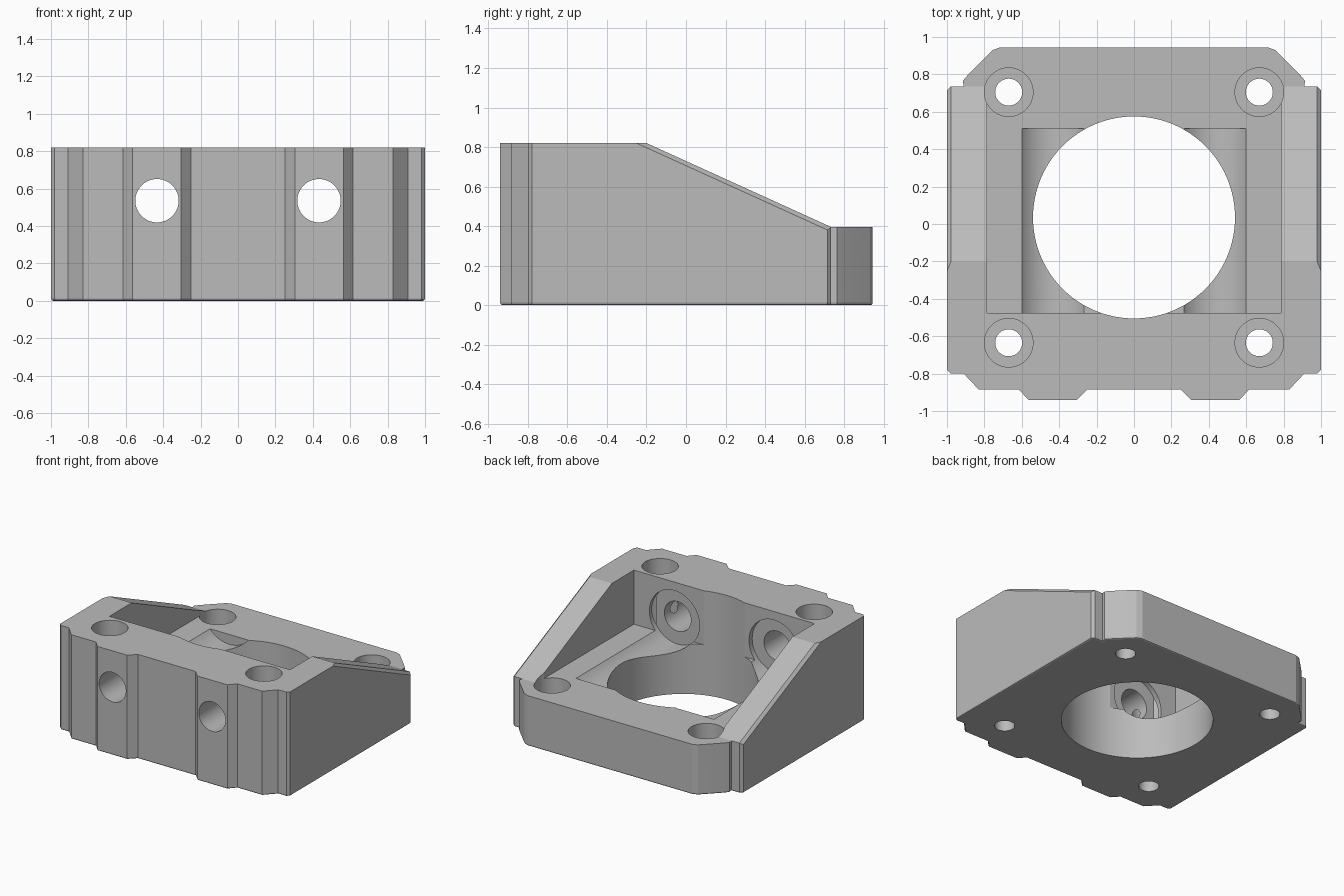
import bpy, bmesh, math
from mathutils import Matrix, Vector

if "Cube" in bpy.data.objects:
    bpy.data.objects.remove(bpy.data.objects["Cube"], do_unlink=True)

TOP, FLOOR = 0.82, 0.395
grey = bpy.data.materials.new("light_grey")
grey.use_nodes = True
grey.diffuse_color = (0.5, 0.5, 0.5, 1)
grey.node_tree.nodes["Principled BSDF"].inputs["Base Color"].default_value = (0.5, 0.5, 0.5, 1)


def add_object(name, bm):
    bmesh.ops.recalc_face_normals(bm, faces=bm.faces)
    mesh = bpy.data.meshes.new(name)
    bm.to_mesh(mesh)
    bm.free()
    mesh.materials.append(grey)
    obj = bpy.data.objects.new(name, mesh)
    bpy.context.collection.objects.link(obj)
    return obj


def prism(points, offset):
    bm = bmesh.new()
    face = bm.faces.new([bm.verts.new(p) for p in points])
    new = bmesh.ops.extrude_face_region(bm, geom=[face])["geom"]
    bmesh.ops.translate(bm, vec=offset, verts=[v for v in new if isinstance(v, bmesh.types.BMVert)])
    return bm


def cut(cutter):
    cutter.hide_render = True
    mod = body.modifiers.new("cut", "BOOLEAN")
    mod.operation, mod.solver, mod.object = "DIFFERENCE", "EXACT", cutter
    bpy.ops.object.modifier_apply(modifier=mod.name)
    bpy.data.objects.remove(cutter, do_unlink=True)


def cut_cylinder(radius, start, end, segments=48):
    a, b = Vector(start), Vector(end)
    turn = (b - a).to_track_quat("Z", "Y").to_matrix().to_4x4()
    bm = bmesh.new()
    bmesh.ops.create_cone(bm, cap_ends=True, segments=segments, radius1=radius, radius2=radius,
                          depth=(b - a).length, matrix=Matrix.Translation((a + b) / 2) @ turn)
    cut(add_object("round_cutter", bm))


# Notched plan outline, mirrored and extruded, with a softened bottom rim
half = [(0.25, -0.885), (0.305, -0.94), (0.565, -0.94), (0.615, -0.885), (0.83, -0.885),
        (0.91, -0.8), (0.98, -0.8), (1, -0.78), (1, 0.715), (0.98, 0.735), (0.91, 0.735),
        (0.915, 0.765), (0.89, 0.795), (0.755, 0.93), (0.715, 0.945)]
outline = half + [(-x, y) for x, y in reversed(half)]
bm = prism([(x, y, 0) for x, y in outline], (0, 0, TOP))
rim = [e for e in bm.edges if all(v.co.z < 0.001 for v in e.verts)]
bmesh.ops.bevel(bm, geom=rim, offset=0.012, segments=2, profile=0.5, affect="EDGES")
body = add_object("mount_body", bm)
bpy.context.view_layer.objects.active = body
body.select_set(True)

# Sloped side walls and low back plate
slope_top, slope_end = Vector((0, -0.2, TOP)), Vector((0, 0.735, FLOOR))
side = [(-2, -0.2, 2), (-2, *slope_top.yz), (-2, *slope_end.yz), (-2, 2, FLOOR), (-2, 2, 2)]
cut(add_object("slope_cutter", prism(side, (4, 0, 0))))

# Open space between the side walls
cavity = [(-0.785, -0.475, FLOOR), (0.785, -0.475, FLOOR), (0.785, 2, FLOOR), (-0.785, 2, FLOOR)]
cut(add_object("cavity_cutter", prism(cavity, (0, 0, 2))))

# Chamfer on the outer edge of each slope
run = slope_end - slope_top
tilt = Matrix.Rotation(math.atan2(run.z, run.y), 4, "X") @ Matrix.Rotation(math.pi / 4, 4, "Y")
for s in (-1, 1):
    bm = bmesh.new()
    place = Matrix.Translation((slope_top + slope_end) / 2 + Vector((s, 0, 0)))
    bmesh.ops.create_cube(bm, size=1, matrix=place @ tilt @ Matrix.Diagonal((0.03, 1.2, 0.03, 1)))
    cut(add_object("chamfer_cutter", bm))

# Large central bore
cut_cylinder(0.54, (0, 0.035, -1), (0, 0.035, 2), 96)

for s in (-1, 1):
    # Horizontal troughs with recessed seats, and their front holes
    cut_cylinder(0.218, (s * 0.433, -0.515, 0.535), (s * 0.433, 0.51, 0.535), 64)
    cut_cylinder(0.116, (s * 0.433, -2, 0.535), (s * 0.433, 0, 0.535))
    # Counterbored corner screw holes
    for y in (-0.635, 0.705):
        cut_cylinder(0.13, (s * 0.67, y, 0.27), (s * 0.67, y, 2))
        cut_cylinder(0.072, (s * 0.67, y, -1), (s * 0.67, y, 2))

bpy.ops.object.shade_smooth_by_angle(angle=math.radians(20))
